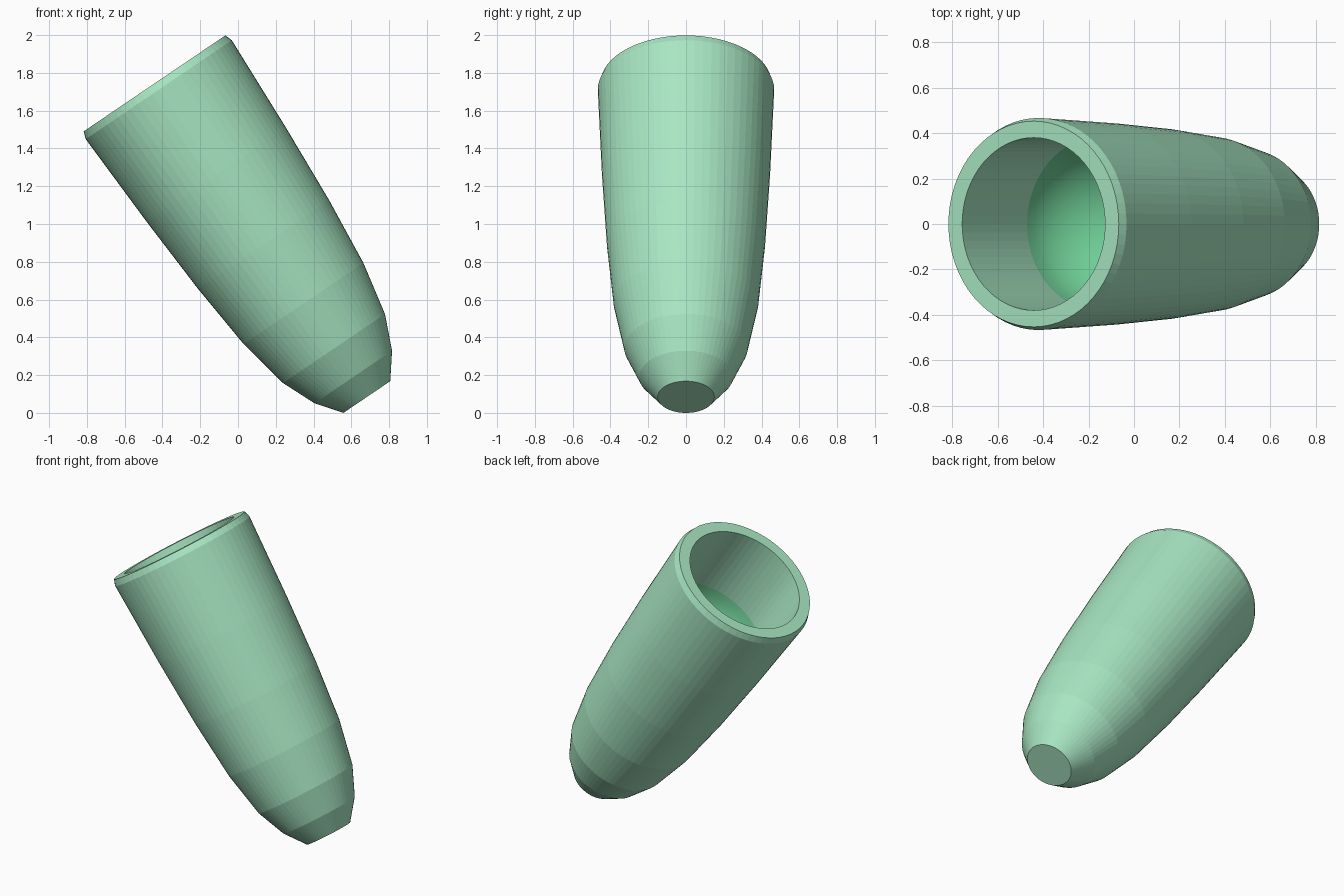
import bpy, bmesh, math
from mathutils import Matrix

if "Cube" in bpy.data.objects:
    bpy.data.objects.remove(bpy.data.objects["Cube"])

SEGMENTS = 64
TILT = Matrix.Translation((0.682, 0, 0.084)) @ Matrix.Rotation(math.radians(-34.1), 4, 'Y')


def material(name, rgb):
    mat = bpy.data.materials.new(name)
    mat.diffuse_color = (*rgb, 1)
    mat.use_nodes = True
    mat.node_tree.nodes["Principled BSDF"].inputs["Base Color"].default_value = mat.diffuse_color
    return mat


def lathe(name, profile, mat, smooth=False):
    """Spin (radius, height) points about the tilted axis; radius 0 makes a pole."""
    bm = bmesh.new()
    rings = []
    for r, h in profile:
        if r == 0:
            rings.append([bm.verts.new((0, 0, h))] * SEGMENTS)
        else:
            rings.append([bm.verts.new((r * math.cos(2 * math.pi * i / SEGMENTS),
                                        r * math.sin(2 * math.pi * i / SEGMENTS), h))
                          for i in range(SEGMENTS)])
    for low, high in zip(rings, rings[1:]):
        for i in range(SEGMENTS):
            j = (i + 1) % SEGMENTS
            corners = list(dict.fromkeys((low[i], low[j], high[j], high[i])))
            bm.faces.new(corners).smooth = smooth
    bm.transform(TILT)
    mesh = bpy.data.meshes.new(name)
    bm.to_mesh(mesh)
    bm.free()
    mesh.materials.append(mat)
    obj = bpy.data.objects.new(name, mesh)
    bpy.context.collection.objects.link(obj)
    return obj


mint = material("pale mint", (0.39, 0.79, 0.54))
green = material("inner green", (0.16, 0.62, 0.31))

# Tapered shell: flat tip, curved side, chamfered lip, straight inner wall
FLOOR = 1.495
lathe("tapered_shell", [
    (0, 0), (0.15, 0), (0.248, 0.128), (0.326, 0.31), (0.383, 0.598),
    (0.419, 0.975), (0.445, 1.42), (0.467, 1.965), (0.453, 2.005),
    (0.38, 2.005), (0.38, FLOOR)], mint)

# Concave inner bowl closing the bottom of the socket
steps = 10
bowl = []
for k in range(steps + 1):
    a = math.pi / 2 * k / steps
    r = 0 if k == steps else 0.38 * math.cos(a)
    bowl.append((r, FLOOR - 0.35 * math.sin(a)))
lathe("inner_bowl", bowl, green, smooth=True)
